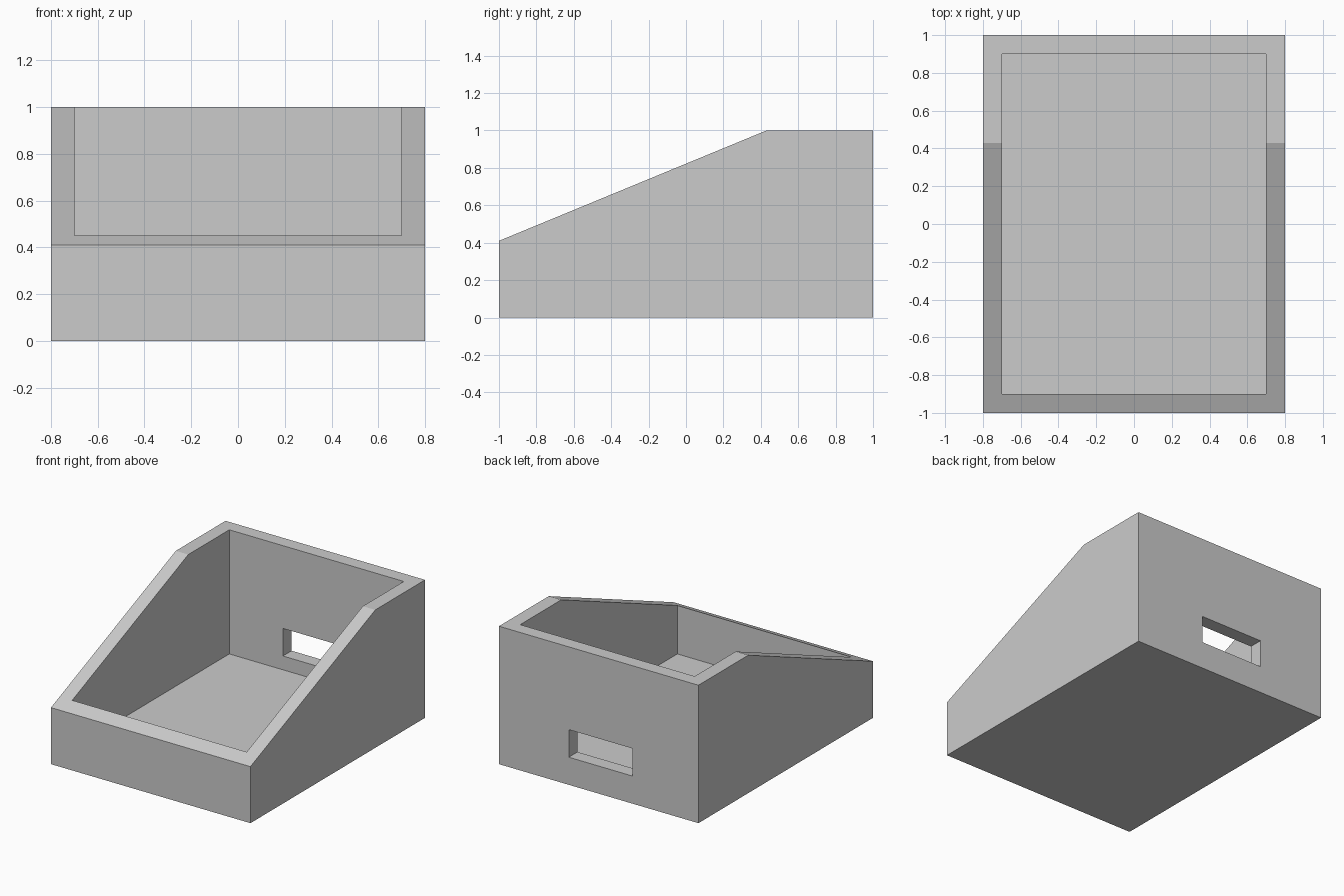
import bpy
import bmesh

cube = bpy.data.objects.get("Cube")
if cube:
    bpy.data.objects.remove(cube, do_unlink=True)

WALL = 0.1
HALF_W, HALF_L = 0.8, 1.0

grey = bpy.data.materials.new("plain grey")
grey.use_nodes = True
colour = (0.6, 0.6, 0.6, 1)
grey.diffuse_color = colour
grey.node_tree.nodes["Principled BSDF"].inputs["Base Color"].default_value = colour


def extrude_profile(name, profile, x0, x1):
    """Solid made by sweeping a (y, z) outline along x."""
    bm = bmesh.new()
    face = bm.faces.new([bm.verts.new((x0, y, z)) for y, z in profile])
    swept = bmesh.ops.extrude_face_region(bm, geom=[face])["geom"]
    verts = [v for v in swept if isinstance(v, bmesh.types.BMVert)]
    bmesh.ops.translate(bm, verts=verts, vec=(x1 - x0, 0, 0))
    bmesh.ops.recalc_face_normals(bm, faces=bm.faces)
    mesh = bpy.data.meshes.new(name)
    bm.to_mesh(mesh)
    bm.free()
    obj = bpy.data.objects.new(name, mesh)
    bpy.context.collection.objects.link(obj)
    mesh.materials.append(grey)
    return obj


def box(name, x0, x1, y0, y1, z0, z1):
    return extrude_profile(name, [(y0, z0), (y1, z0), (y1, z1), (y0, z1)], x0, x1)


def cut(target, cutter):
    """Subtract the cutter from the target, then discard the cutter."""
    mod = target.modifiers.new("cut", "BOOLEAN")
    mod.operation = "DIFFERENCE"
    mod.solver = "EXACT"
    mod.object = cutter
    bpy.context.view_layer.objects.active = target
    bpy.ops.object.modifier_apply(modifier=mod.name)
    bpy.data.objects.remove(cutter, do_unlink=True)


# Sloped-front enclosure body
enclosure = extrude_profile(
    "enclosure",
    [(-HALF_L, 0), (HALF_L, 0), (HALF_L, 1), (0.43, 1), (-HALF_L, 0.41)],
    -HALF_W, HALF_W)

# Open cavity, leaving walls and floor
inner_w, inner_l = HALF_W - WALL, HALF_L - WALL
cut(enclosure, box("cavity", -inner_w, inner_w, -inner_l, inner_l, WALL, 1.5))

# Connector slot through the back wall
cut(enclosure, box("slot", -0.27, 0.24, 0.8, 1.2, 0.2, 0.4))
